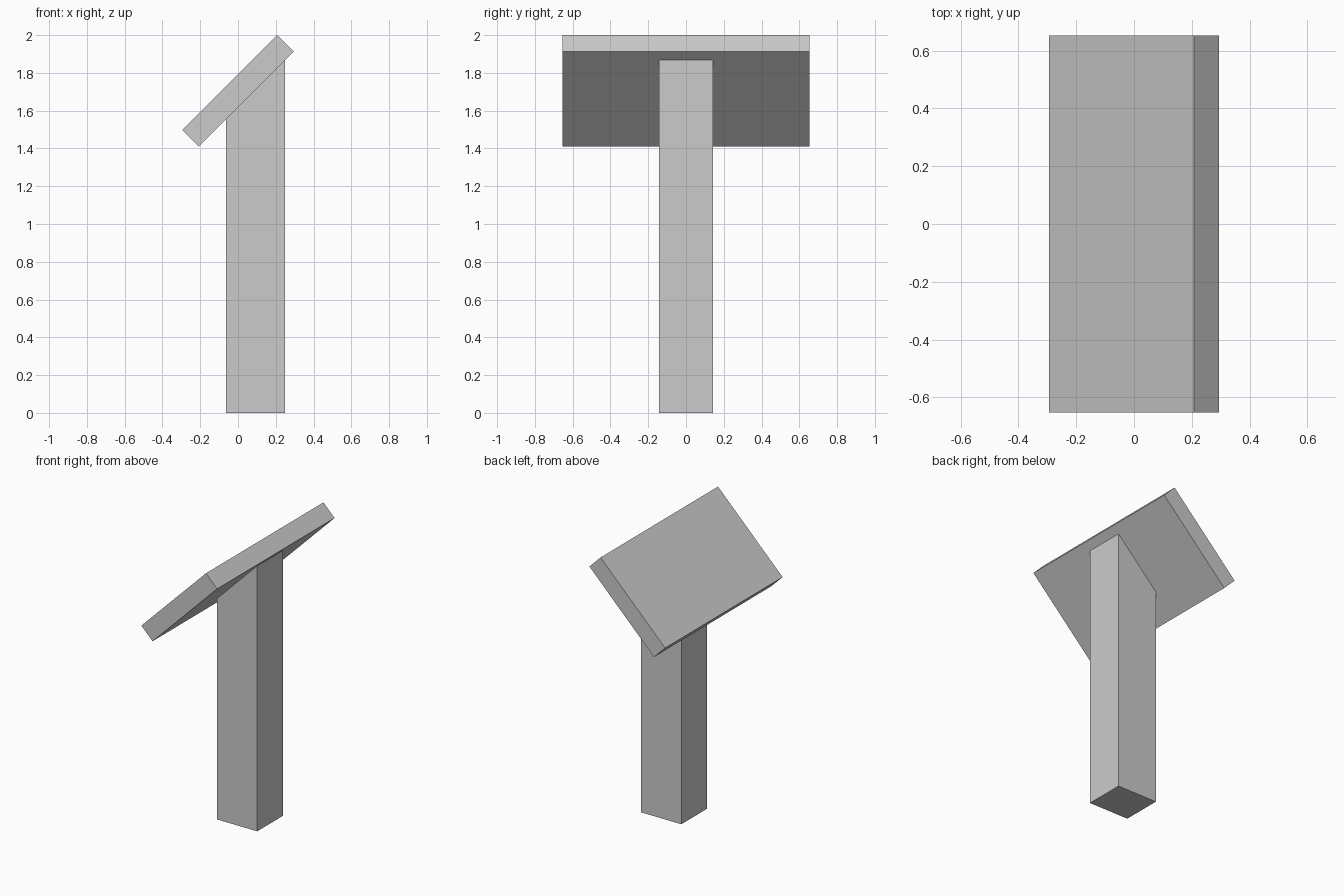
import bpy, bmesh, math
from mathutils import Matrix

old = bpy.data.objects.get("Cube")
if old:
    bpy.data.objects.remove(old, do_unlink=True)

# One plain grey for everything
grey = bpy.data.materials.new("light_grey")
grey.use_nodes = True
colour = (0.6, 0.6, 0.6, 1)
grey.diffuse_color = colour
grey.node_tree.nodes["Principled BSDF"].inputs["Base Color"].default_value = colour

BOARD_LENGTH, BOARD_WIDTH, BOARD_THICK = 0.711, 1.306, 0.123
BOARD_Z = 1.705
UNDERSIDE = BOARD_Z - BOARD_THICK / math.sqrt(2)  # underside height at x = 0


def add_box(name, size, matrix):
    """Make a flat-shaded box of the given size placed by a matrix."""
    bm = bmesh.new()
    bmesh.ops.create_cube(bm, size=1, matrix=matrix @ Matrix.Diagonal((*size, 1)))
    mesh = bpy.data.meshes.new(name)
    bm.to_mesh(mesh)
    bm.free()
    mesh.materials.append(grey)
    obj = bpy.data.objects.new(name, mesh)
    bpy.context.collection.objects.link(obj)
    return obj


# Slanted board
tilt = Matrix.Rotation(math.radians(-45), 4, "Y")
add_box("slanted_board", (BOARD_LENGTH, BOARD_WIDTH, BOARD_THICK),
        Matrix.Translation((0, 0, BOARD_Z)) @ tilt)

# Post, its top cut to meet the underside of the board
post = add_box("post", (0.313, 0.285, 1), Matrix.Translation((0.093, 0, 0.5)))
for v in post.data.vertices:
    if v.co.z > 0.5:
        v.co.z = UNDERSIDE + v.co.x
